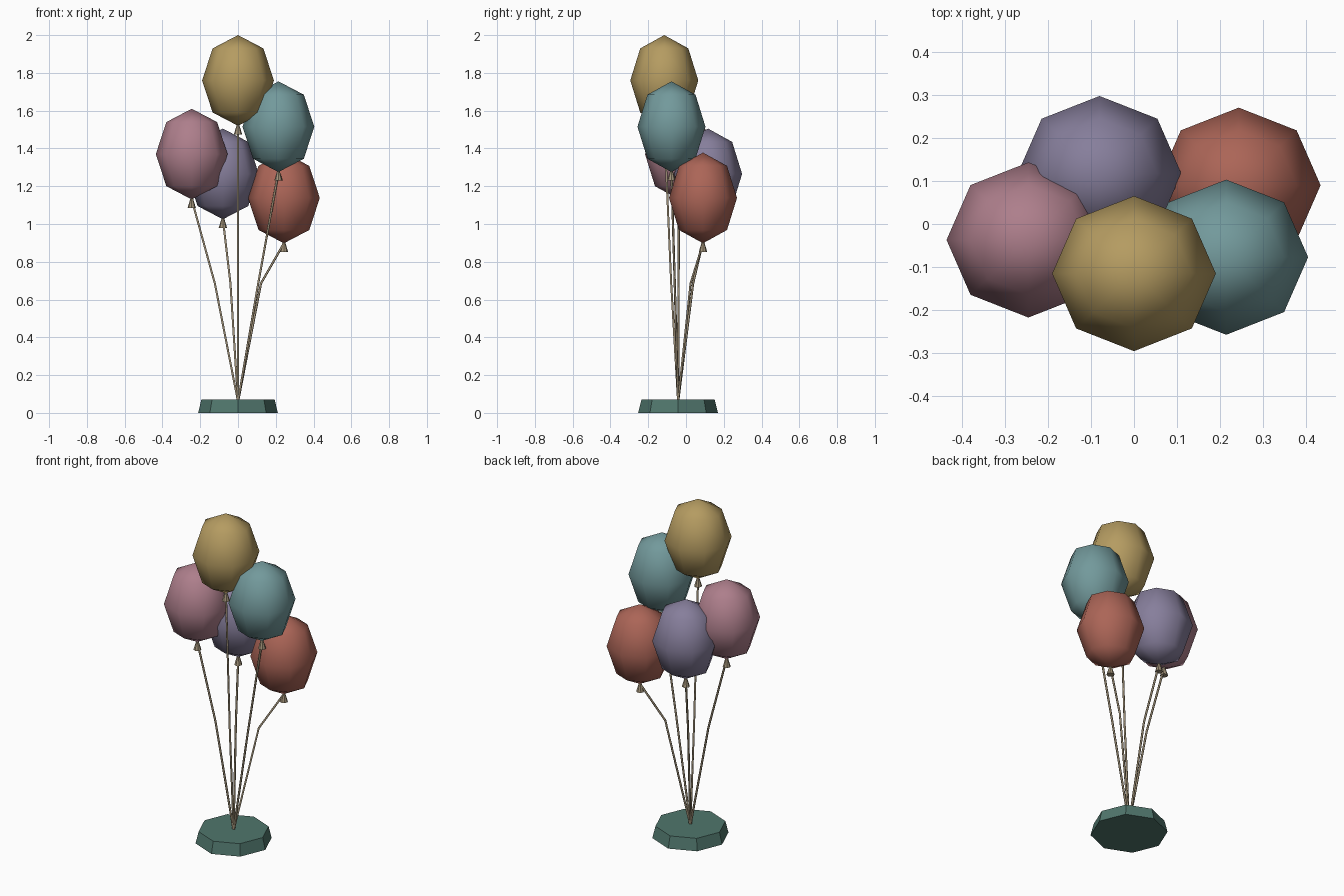
import bpy, bmesh
from mathutils import Matrix, Vector

if "Cube" in bpy.data.objects:
    bpy.data.objects.remove(bpy.data.objects["Cube"])

def material(name, rgb):
    m = bpy.data.materials.new(name)
    m.diffuse_color = (*rgb, 1)
    m.use_nodes = True
    m.node_tree.nodes["Principled BSDF"].inputs["Base Color"].default_value = m.diffuse_color
    return m

def add_object(name, bm, mat, smooth=False):
    mesh = bpy.data.meshes.new(name)
    for f in bm.faces:
        f.smooth = smooth
    bm.to_mesh(mesh)
    bm.free()
    mesh.materials.append(mat)
    obj = bpy.data.objects.new(name, mesh)
    bpy.context.collection.objects.link(obj)
    return obj

def cone(name, loc, r1, r2, depth, mat):
    bm = bmesh.new()
    bmesh.ops.create_cone(bm, cap_ends=True, segments=8, radius1=r1, radius2=r2,
                          depth=depth, matrix=Matrix.Translation(loc))
    return add_object(name, bm, mat)

def balloon(name, loc, mat):
    bm = bmesh.new()
    bmesh.ops.create_uvsphere(bm, u_segments=8, v_segments=4, radius=1)
    bmesh.ops.scale(bm, vec=(0.19, 0.18, 0.24), verts=bm.verts)
    bmesh.ops.translate(bm, vec=loc, verts=bm.verts)
    return add_object(name, bm, mat, smooth=True)

def string(name, points, mat):
    cu = bpy.data.curves.new(name, 'CURVE')
    cu.dimensions = '3D'
    cu.bevel_depth = 0.006
    cu.bevel_resolution = 1
    cu.use_fill_caps = True
    sp = cu.splines.new('POLY')
    sp.points.add(len(points) - 1)
    for p, co in zip(sp.points, points):
        p.co = (*co, 1)
    cu.materials.append(mat)
    obj = bpy.data.objects.new(name, cu)
    bpy.context.collection.objects.link(obj)

tan = material("tan", (0.36, 0.29, 0.19))
green = material("green", (0.08, 0.18, 0.15))

# weighted base
cone("base", (0, -0.042, 0.035), 0.211, 0.194, 0.07, green)

# balloons, each with a knot and a two-segment string
balloons = {
    "gold": ((0, -0.115, 1.76), (0.46, 0.33, 0.12)),
    "teal": ((0.214, -0.077, 1.515), (0.17, 0.32, 0.33)),
    "pink": ((-0.245, -0.037, 1.37), (0.42, 0.21, 0.26)),
    "purple": ((-0.08, 0.117, 1.265), (0.24, 0.21, 0.33)),
    "red": ((0.243, 0.09, 1.138), (0.41, 0.13, 0.095)),
}
foot = Vector((0, -0.042, 0.06))
for name, (loc, rgb) in balloons.items():
    c = Vector(loc)
    neck = c - Vector((0, 0, 0.24))
    balloon(name + "_balloon", c, material(name, rgb))
    cone(name + "_knot", neck - Vector((0, 0, 0.02)), 0.022, 0.007, 0.05, tan)
    mid = (foot + neck) / 2
    mid.z = 0.685
    string(name + "_string", [foot, mid, neck], tan)
